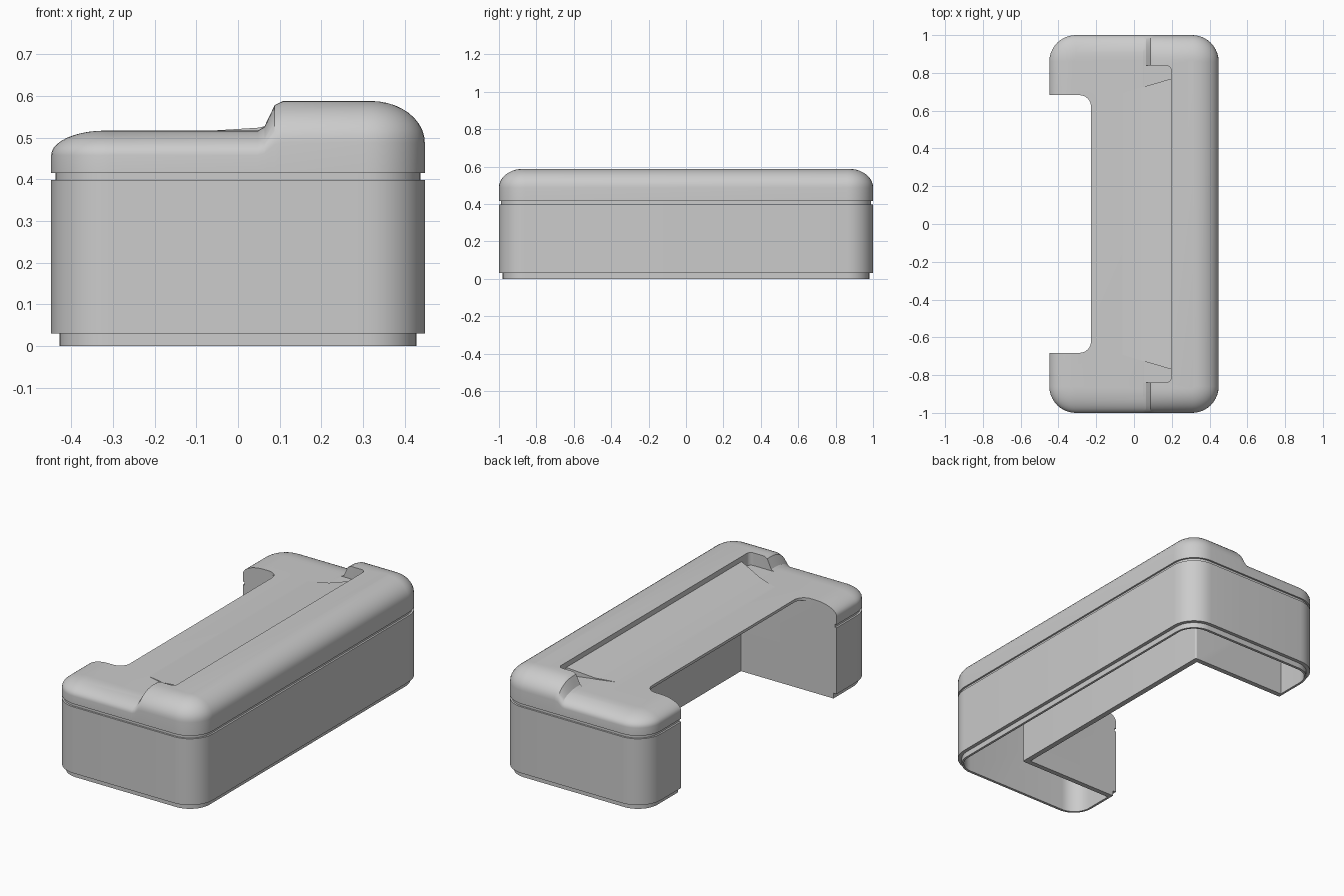
import bpy, bmesh, math
from mathutils import Vector

if "Cube" in bpy.data.objects:
    bpy.data.objects.remove(bpy.data.objects["Cube"])


def mesh_object(name, bm):
    bmesh.ops.recalc_face_normals(bm, faces=bm.faces)
    me = bpy.data.meshes.new(name)
    bm.to_mesh(me)
    bm.free()
    ob = bpy.data.objects.new(name, me)
    bpy.context.collection.objects.link(ob)
    return ob


def round_rect(x0, x1, y0, y1, r, n=10):
    pts = []
    for k, (cx, cy) in enumerate([(x1 - r, y1 - r), (x0 + r, y1 - r),
                                  (x0 + r, y0 + r), (x1 - r, y0 + r)]):
        for i in range(n + 1):
            a = math.pi / 2 * (k + i / n)
            pts.append((cx + r * math.cos(a), cy + r * math.sin(a)))
    return pts


def loft(loops):
    """Closed solid through a stack of (outline, z) loops."""
    bm = bmesh.new()
    rings = [[bm.verts.new((x, y, z)) for x, y in pts] for pts, z in loops]
    for a, b in zip(rings, rings[1:]):
        for i in range(len(a)):
            j = (i + 1) % len(a)
            bm.faces.new((a[i], a[j], b[j], b[i]))
    bm.faces.new(rings[0][::-1])
    bm.faces.new(rings[-1])
    return bm


def prism(name, x0, x1, y, z0, z1, r):
    pts = round_rect(x0, x1, -y, y, r)
    return mesh_object(name, loft([(pts, z0), (pts, z1)]))


def cut(ob, cutter):
    m = ob.modifiers.new("cut", 'BOOLEAN')
    m.operation, m.solver, m.object = 'DIFFERENCE', 'EXACT', cutter
    bpy.context.view_layer.objects.active = ob
    bpy.ops.object.modifier_apply(modifier=m.name)
    bpy.data.objects.remove(cutter)


# Housing: base with recessed foot, groove line and rounded cap
SEAM, HIGH, LOW, FW, FH = 0.415, 0.588, 0.517, 0.13, 0.1
profile = [(.02, 0), (.02, .03), (0, .03), (0, .398), (.01, .398), (.01, SEAM), (0, SEAM)]
for i in range(11):
    a = math.pi / 2 * i / 10
    profile.append((FW * (1 - math.cos(a)), HIGH - FH + FH * math.sin(a)))
bm = loft([(round_rect(-.448 + d, .448 - d, -1 + d, 1 - d, .14 - d), z) for d, z in profile])

# Lower the left part of the cap behind a sloping step
step = [(.048, LOW), (.063, .526), (.088, .578), (.108, HIGH)]
for x, _ in step:
    bmesh.ops.bisect_plane(bm, geom=bm.verts[:] + bm.edges[:] + bm.faces[:],
                           plane_co=(x, 0, 0), plane_no=(1, 0, 0), dist=1e-5)


def top(x):
    if x <= step[0][0]:
        return LOW
    for (xa, za), (xb, zb) in zip(step, step[1:]):
        if x <= xb:
            return za + (zb - za) * (x - xa) / (xb - xa)
    return HIGH


for v in bm.verts:
    if v.co.z > SEAM + 1e-4:
        v.co.z = SEAM + (v.co.z - SEAM) * (top(v.co.x) - SEAM) / (HIGH - SEAM)
housing = mesh_object("housing", bm)

# Hollow interior, following the C-shaped plan
hollow = prism("hollow", -.415, .415, .965, -.1, .48, .1)
cut(hollow, prism("hollow_notch", -.7, .17, .71, -.2, .7, .01))
cut(housing, hollow)

# Side notch through the top, deeper below the thin top plate
cut(housing, prism("notch", -.7, -.228, .682, -.1, .8, .06))
cut(housing, prism("under_notch", -.7, .14, .682, -.1, .502, .003))

# Pocket along the ridge
cut(housing, prism("pocket", -.1, .197, .838, LOW + .0008, .8, .025))

# Sloping plate rising to the ridge
bm = bmesh.new()
section = [(-.07, .69, .5165), (.05, .726, .524), (.199, .77, .56),
           (.199, .77, .51), (-.07, .69, .51)]
ends = [[bm.verts.new((x, s * y, z)) for x, y, z in section] for s in (-1, 1)]
for i in range(5):
    j = (i + 1) % 5
    bm.faces.new((ends[0][i], ends[0][j], ends[1][j], ends[1][i]))
for e in ends:
    bm.faces.new(e)
plate = mesh_object("sloping_plate", bm)

for ob in (housing, plate):
    bpy.ops.object.select_all(action='DESELECT')
    ob.select_set(True)
    bpy.context.view_layer.objects.active = ob
    bpy.ops.object.shade_smooth_by_angle(angle=math.radians(28))
